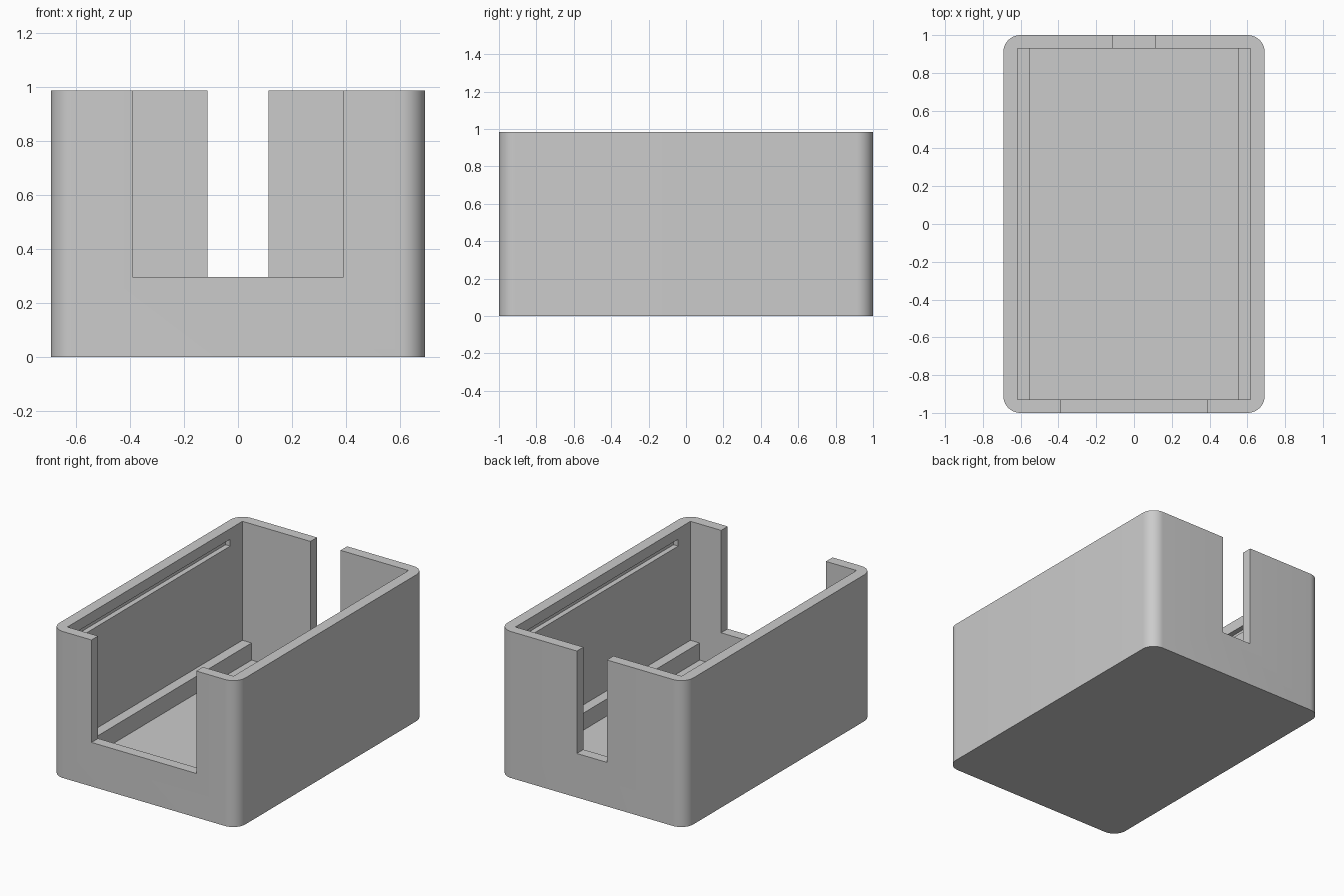
import bpy, bmesh, math
from mathutils import Vector

cube = bpy.data.objects.get("Cube")
if cube:
    bpy.data.objects.remove(cube, do_unlink=True)

# Main sizes
HALF_X, HALF_Y, HEIGHT = 0.692, 1.0, 0.985
WALL, RADIUS = 0.07, 0.09
IN_X, IN_Y = HALF_X - WALL - 0.004, HALF_Y - WALL
NOTCH_Z, OVER = 0.296, 1.2

grey = bpy.data.materials.new("light_grey")
grey.use_nodes = True
grey.diffuse_color = (0.6, 0.6, 0.6, 1)
grey.node_tree.nodes["Principled BSDF"].inputs["Base Color"].default_value = (0.6, 0.6, 0.6, 1)


def box(name, low, high, corner=0.0):
    """Box between two corners, with optional rounded upright edges."""
    low, high = Vector(low), Vector(high)
    bm = bmesh.new()
    bmesh.ops.create_cube(bm, size=1)
    for v in bm.verts:
        v.co = Vector(a + (b - a) * (c + 0.5) for a, b, c in zip(low, high, v.co))
    if corner:
        upright = [e for e in bm.edges
                   if abs(e.verts[0].co.z - e.verts[1].co.z) > 0.1]
        bmesh.ops.bevel(bm, geom=upright, offset=corner, segments=10,
                        profile=0.5, affect='EDGES')
    mesh = bpy.data.meshes.new(name)
    bm.to_mesh(mesh)
    bm.free()
    obj = bpy.data.objects.new(name, mesh)
    bpy.context.collection.objects.link(obj)
    mesh.materials.append(grey)
    return obj


def activate(obj):
    bpy.ops.object.select_all(action='DESELECT')
    obj.select_set(True)
    bpy.context.view_layer.objects.active = obj


def cut(target, cutter):
    """Subtract the cutter from the target and discard it."""
    cutter.hide_render = True
    mod = target.modifiers.new("cut", 'BOOLEAN')
    mod.operation, mod.solver, mod.object = 'DIFFERENCE', 'EXACT', cutter
    activate(target)
    bpy.ops.object.modifier_apply(modifier=mod.name)
    bpy.data.objects.remove(cutter, do_unlink=True)


# Open tray with rounded upright corners
case = box("case_body", (-HALF_X, -HALF_Y, 0), (HALF_X, HALF_Y, HEIGHT), RADIUS)
cut(case, box("cavity", (-IN_X, -IN_Y, WALL), (IN_X, IN_Y, OVER)))

# Wide front opening and narrow back opening
cut(case, box("front_opening", (-0.39, -OVER, NOTCH_Z), (0.39, -0.8, OVER)))
cut(case, box("back_opening", (-0.112, 0.8, NOTCH_Z), (0.112, OVER, OVER)))

# Lid grooves inside the side walls, and support ledges on the floor
for side, name in ((-1, "right"), (1, "left")):
    xs = sorted((side * (IN_X - 0.05), side * (IN_X + 0.035)))
    cut(case, box("groove", (xs[0], -0.8, 0.868), (xs[1], 0.8, 0.914)))
    xs = sorted((side * 0.55, side * IN_X))
    box(name + "_ledge", (xs[0], -IN_Y, WALL), (xs[1], IN_Y, 0.185))

activate(case)
bpy.ops.object.shade_smooth_by_angle(angle=math.radians(30))
